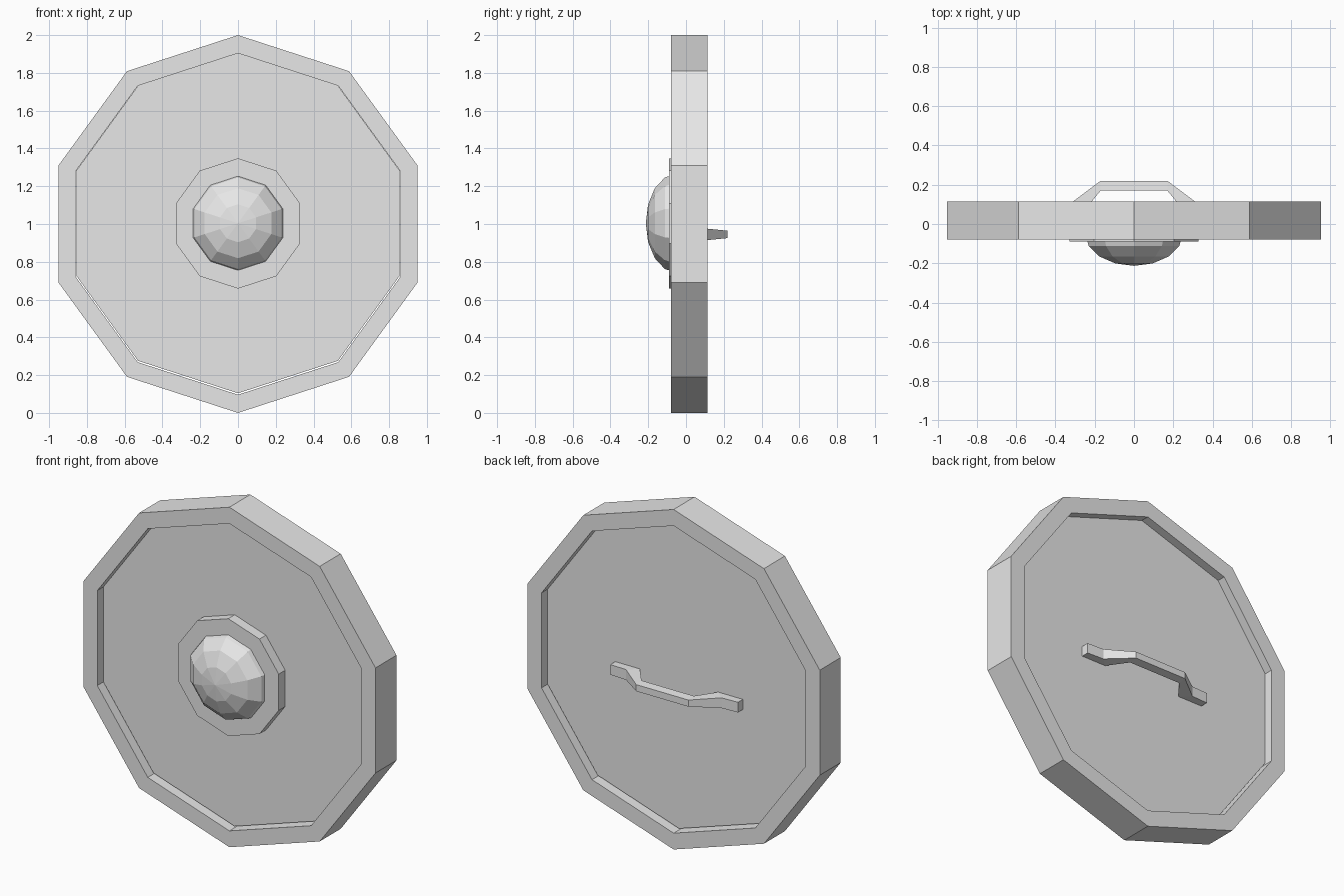
import bpy
import bmesh
from math import sin, cos, pi, radians

old = bpy.data.objects.get("Cube")
if old:
    bpy.data.objects.remove(old, do_unlink=True)

SIDES = 10

grey = bpy.data.materials.new("plain grey")
grey.use_nodes = True
grey.diffuse_color = (0.8, 0.8, 0.8, 1)
grey.node_tree.nodes["Principled BSDF"].inputs["Base Color"].default_value = (0.8, 0.8, 0.8, 1)


def finish(bm, name):
    bmesh.ops.remove_doubles(bm, verts=bm.verts, dist=1e-5)
    bmesh.ops.recalc_face_normals(bm, faces=bm.faces)
    mesh = bpy.data.meshes.new(name)
    bm.to_mesh(mesh)
    bm.free()
    mesh.materials.append(grey)
    obj = bpy.data.objects.new(name, mesh)
    bpy.context.collection.objects.link(obj)
    return obj


def turned(name, profile, centre_z=1.0, closed=False):
    """Turn (radius, y) points about the front-back axis in flat sides."""
    bm = bmesh.new()
    rings = []
    for r, y in profile:
        if r == 0:
            rings.append([bm.verts.new((0, y, centre_z))] * SIDES)
        else:
            rings.append([bm.verts.new((r * sin(2 * pi * i / SIDES), y,
                                        centre_z + r * cos(2 * pi * i / SIDES)))
                          for i in range(SIDES)])
    pairs = list(zip(rings, rings[1:]))
    if closed:
        pairs.append((rings[-1], rings[0]))
    for a, b in pairs:
        for i in range(SIDES):
            j = (i + 1) % SIDES
            corners = list(dict.fromkeys((a[i], a[j], b[j], b[i])))
            bm.faces.new(corners)
    return finish(bm, name)


def disc(name, radius, front, back, centre_z):
    obj = turned(name, [(radius, front), (radius, back)], centre_z)
    bm = bmesh.new()
    bm.from_mesh(obj.data)
    bmesh.ops.holes_fill(bm, edges=bm.edges)
    bmesh.ops.recalc_face_normals(bm, faces=bm.faces)
    bm.to_mesh(obj.data)
    bm.free()
    return obj


# Shield body: thick rim around a recessed panel
turned("rim", [(1.0, -0.08), (1.0, 0.115), (0.904, 0.115), (0.904, -0.08)], closed=True)
disc("panel", 0.9, -0.03, 0.065, 1.004)

# Central boss: raised base plate and flattened dome
disc("boss_plate", 0.345, -0.09, -0.03, 1.003)
dome = [(0.262 * sin(radians(a)), -0.05 - 0.163 * cos(radians(a))) for a in (90, 67.5, 45, 22.5)]
turned("boss_dome", dome + [(0, -0.213)], 1.004)

# Rear grip: bent bar with flat feet, narrowing away from the panel
outer = [(0.415, 0.11), (0.31, 0.115), (0.17, 0.22)]
inner = [(0.415, 0.065), (0.255, 0.065), (0.17, 0.17)]
top_line = outer + [(-x, y) for x, y in reversed(outer)]
low_line = inner + [(-x, y) for x, y in reversed(inner)]
bm = bmesh.new()
sections = []
for (xo, yo), (xi, yi) in zip(top_line, low_line):
    section = []
    for x, y, side in ((xo, yo, 1), (xo, yo, -1), (xi, yi, -1), (xi, yi, 1)):
        half = 0.03 - 0.1 * max(0, y - 0.115)
        section.append(bm.verts.new((x, y, 0.945 + side * half)))
    sections.append(section)
for a, b in zip(sections, sections[1:]):
    for i in range(4):
        j = (i + 1) % 4
        bm.faces.new((a[i], a[j], b[j], b[i]))
bm.faces.new(sections[0])
bm.faces.new(sections[-1])
finish(bm, "grip")
